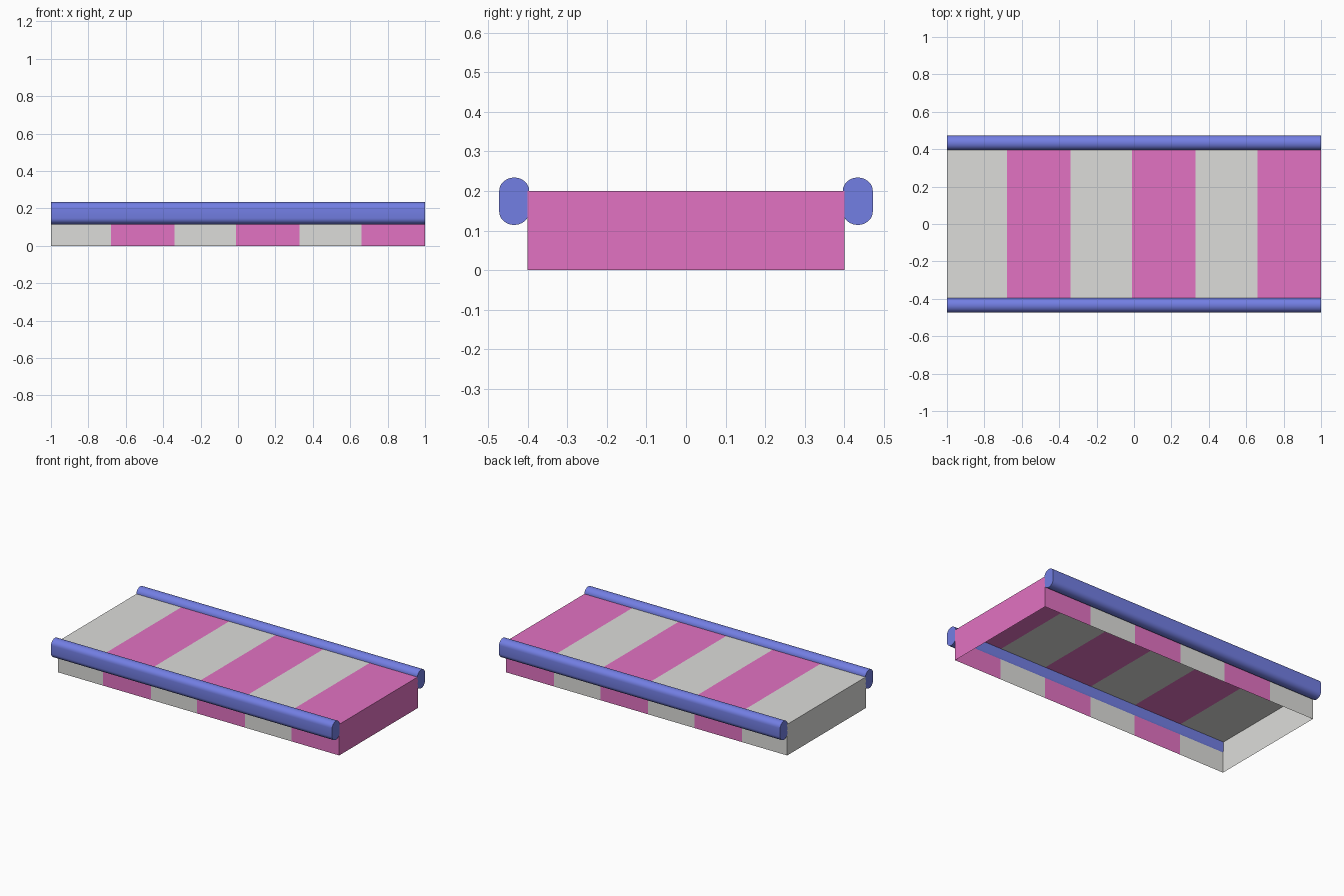
import bpy, bmesh, math

if "Cube" in bpy.data.objects:
    bpy.data.objects.remove(bpy.data.objects["Cube"])


def material(name, rgb):
    m = bpy.data.materials.new(name)
    m.diffuse_color = (*rgb, 1)
    m.use_nodes = True
    m.node_tree.nodes["Principled BSDF"].inputs["Base Color"].default_value = m.diffuse_color
    return m


WHITE = material("warm_white", (0.72, 0.72, 0.70))
PINK = material("pink", (0.76, 0.17, 0.54))
BLUE = material("blue", (0.17, 0.21, 0.77))


def make_object(name, bm, mats):
    me = bpy.data.meshes.new(name)
    bm.to_mesh(me)
    bm.free()
    for m in mats:
        me.materials.append(m)
    ob = bpy.data.objects.new(name, me)
    bpy.context.collection.objects.link(ob)
    return ob


# Striped mattress shell: a box with an open underside, cut into stripes
stripe_edges = [-0.68, -0.34, -0.01, 0.33, 0.66]
bm = bmesh.new()
bmesh.ops.create_cube(bm, size=1)
for v in bm.verts:
    v.co = (v.co.x * 2, v.co.y * 0.8, (v.co.z + 0.5) * 0.2)
bm.normal_update()
bmesh.ops.delete(bm, geom=[f for f in bm.faces if f.normal.z < -0.5], context='FACES_ONLY')
for x in stripe_edges:
    bmesh.ops.bisect_plane(bm, geom=bm.verts[:] + bm.edges[:] + bm.faces[:],
                           plane_co=(x, 0, 0), plane_no=(1, 0, 0))
for f in bm.faces:
    cx = f.calc_center_median().x
    f.material_index = sum(cx > x for x in stripe_edges) % 2
make_object("striped_shell", bm, [WHITE, PINK])


# Side bolsters: rounded-oval section extruded along the length
def bolster(name, side):
    rx, rz, straight, n = 0.038, 0.034, 0.026, 12
    section = []
    for i in range(2 * (n + 1)):
        top = i <= n
        a = math.pi * (i if top else i - 1) / n
        dz = straight if top else -straight
        section.append((side * 0.434 + rx * math.cos(a), 0.174 + dz + rz * math.sin(a)))
    bm = bmesh.new()
    base = bm.faces.new([bm.verts.new((-1, y, z)) for y, z in section])
    ext = bmesh.ops.extrude_face_region(bm, geom=[base], use_keep_orig=True)
    for v in ext["geom"]:
        if isinstance(v, bmesh.types.BMVert):
            v.co.x = 1
    bmesh.ops.recalc_face_normals(bm, faces=bm.faces[:])
    ob = make_object(name, bm, [BLUE])
    bpy.ops.object.select_all(action='DESELECT')
    ob.select_set(True)
    bpy.context.view_layer.objects.active = ob
    bpy.ops.object.shade_smooth_by_angle(angle=math.radians(40))


bolster("front_bolster", -1)
bolster("back_bolster", 1)
